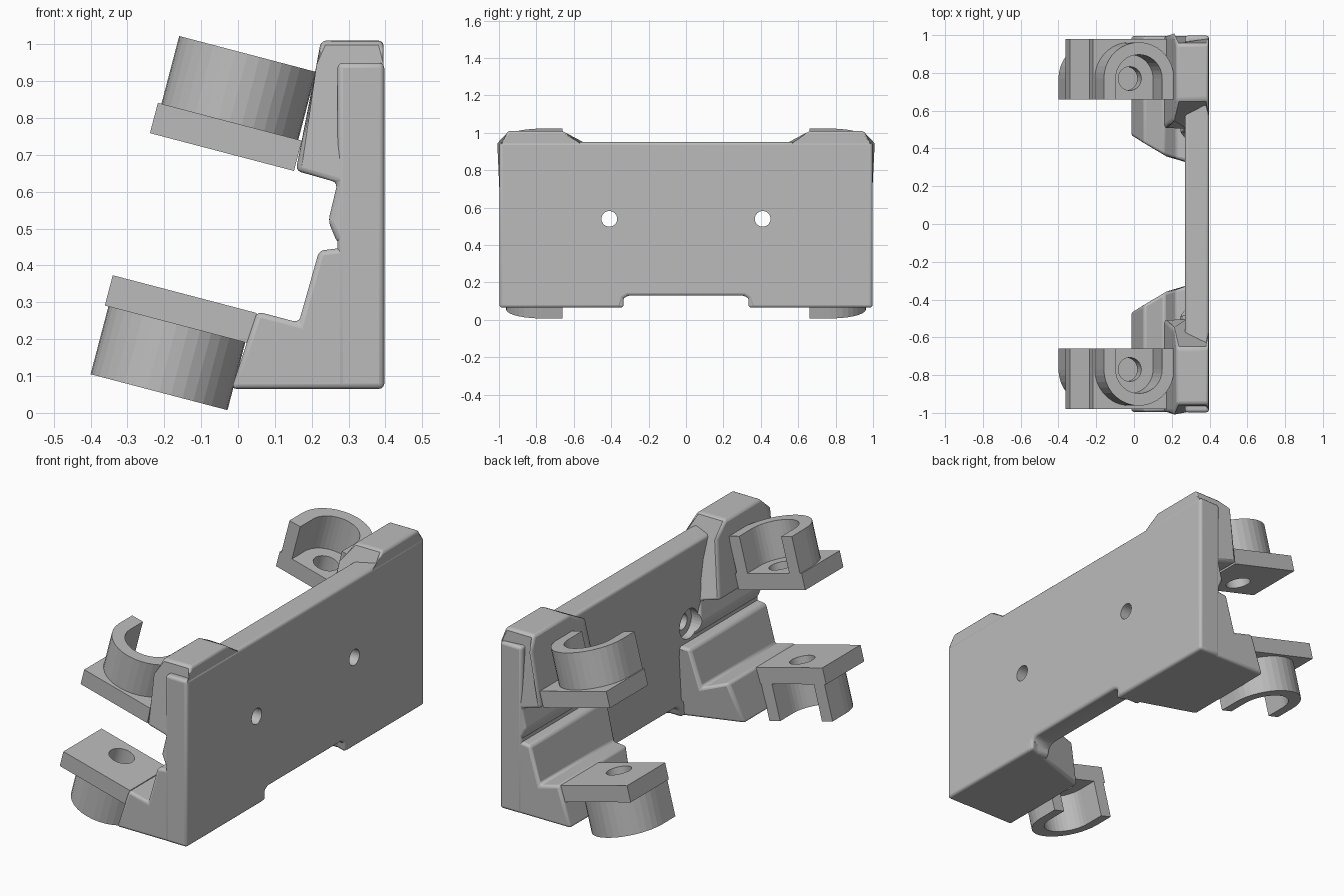
import bpy, bmesh
from math import sin, cos, pi, radians
from mathutils import Vector

if "Cube" in bpy.data.objects:
    bpy.data.objects.remove(bpy.data.objects["Cube"], do_unlink=True)

GREY = (0.5, 0.5, 0.5, 1)
mat = bpy.data.materials.new("plain grey")
mat.use_nodes = True
mat.diffuse_color = GREY
mat.node_tree.nodes["Principled BSDF"].inputs["Base Color"].default_value = GREY


def prism(name, near, far):
    """Solid between two matching rings of points."""
    bm = bmesh.new()
    a = [bm.verts.new(p) for p in near]
    b = [bm.verts.new(p) for p in far]
    n = len(a)
    bm.faces.new(a)
    bm.faces.new(b[::-1])
    for i in range(n):
        j = (i + 1) % n
        bm.faces.new((a[j], a[i], b[i], b[j]))
    bmesh.ops.recalc_face_normals(bm, faces=bm.faces)
    me = bpy.data.meshes.new(name)
    bm.to_mesh(me)
    bm.free()
    me.materials.append(mat)
    ob = bpy.data.objects.new(name, me)
    bpy.context.collection.objects.link(ob)
    return ob


def bevel(ob, width):
    m = ob.modifiers.new("soft edges", "BEVEL")
    m.width, m.segments = width, 3
    m.angle_limit = radians(25)


def cut(ob, cutter):
    m = ob.modifiers.new("cut", "BOOLEAN")
    m.operation, m.object, m.solver = "DIFFERENCE", cutter, "EXACT"


def circle(r, n=32):
    return [(r * cos(2 * pi * i / n), r * sin(2 * pi * i / n)) for i in range(n)]


def smooth(ob):
    bpy.ops.object.select_all(action="DESELECT")
    ob.select_set(True)
    bpy.context.view_layer.objects.active = ob
    bpy.ops.object.shade_smooth_by_angle(angle=radians(35))


def lerp(table, t):
    """Piecewise linear lookup."""
    for (t0, v0), (t1, v1) in zip(table, table[1:]):
        if t <= t1:
            return v0 + (v1 - v0) * max(0, t - t0) / (t1 - t0)
    return table[-1][1]


# back plate with a shallow notch along the bottom
half = [(0.31, 0.13), (0.335, 0.115), (0.35, 0.065), (0.997, 0.065), (0.997, 0.95)]
outline = half + [(-y, z) for y, z in half[::-1]]
plate = prism("back_plate", [(0.27, y, z) for y, z in outline],
              [(0.397, y, z) for y, z in outline])
bevel(plate, 0.018)

# side profiles (x, z) of the end blocks
UPPER = [(0.225, 1.01), (0.395, 1.01), (0.395, 0.95), (0.395, 0.62), (0.395, 0.47),
         (0.27, 0.46), (0.245, 0.52), (0.27, 0.625), (0.157, 0.657), (0.212, 0.94)]
LOWER = [(-0.018, 0.065), (0.395, 0.065), (0.395, 0.48), (0.3, 0.45),
         (0.22, 0.44), (0.165, 0.245), (0.052, 0.275)]
UPPER_IN = [(0.46, 0.45), (0.62, 0.5), (0.95, 0.56), (1.01, 0.66)]
LOWER_IN = [(-0.02, 0.47), (0.05, 0.43), (0.17, 0.36), (0.28, 0.33)]
TILT = radians(14.7)
U = Vector((cos(TILT), 0, -sin(TILT)))
W = Vector((sin(TILT), 0, cos(TILT)))
Y = Vector((0, 1, 0))


def clip(side, end, s, centre, d):
    """Tilted tab with a screw hole and an open cup standing on it."""
    c = Vector((centre[0], 0.77 * s, centre[1]))

    def ring(pts, w):
        return [c + U * u + Y * (s * v) + W * (d * w) for u, v in pts]

    tab = [(-0.202, -0.11), (0.202, -0.11), (0.202, 0.21), (-0.202, 0.21)]
    ob = prism(f"{side}_{end}_tab", ring(tab, -0.085), ring(tab, 0))
    drill = prism(f"{side}_{end}_tab_drill", ring(circle(0.063), -0.2), ring(circle(0.063), 0.1))
    drill.hide_render = True
    drill.hide_set(True)
    cut(ob, drill)

    def bow(r):
        arc = [(r * cos(pi * i / 18), r * sin(pi * i / 18)) for i in range(19)]
        return [(r, -0.11)] + arc + [(-r, -0.11)]

    cup = bow(0.192) + bow(0.127)[::-1]
    prism(f"{side}_{end}_cup", ring(cup, -0.002), ring(cup, 0.19))


for s, end in ((1, "rear"), (-1, "front")):
    # end blocks, slanted on the side facing the middle
    upper = prism(f"upper_{end}_block",
                  [(x, s * lerp(UPPER_IN, z), z) for x, z in UPPER],
                  [(x, s * (0.95 if z > 1 else 0.995), z) for x, z in UPPER])
    lower = prism(f"lower_{end}_block",
                  [(x, s * lerp(LOWER_IN, x), z) for x, z in LOWER],
                  [(x, s * 0.995, z) for x, z in LOWER])
    bevel(upper, 0.014)
    bevel(lower, 0.014)

    # screw hole through the plate, widened on the inner side
    for r, x0, x1 in ((0.042, 0.2, 0.5), (0.078, 0.05, 0.31)):
        pts = [(y + s * 0.41, z + 0.54) for y, z in circle(r)]
        bore = prism(f"{end}_bore", [(x0, y, z) for y, z in pts], [(x1, y, z) for y, z in pts])
        bore.hide_render = True
        bore.hide_set(True)
        for ob in (plate, upper, lower):
            cut(ob, bore)
    smooth(upper)
    smooth(lower)

    clip("upper", end, s, (-0.022, 0.79), 1)
    clip("lower", end, s, (-0.166, 0.24), -1)

smooth(plate)
